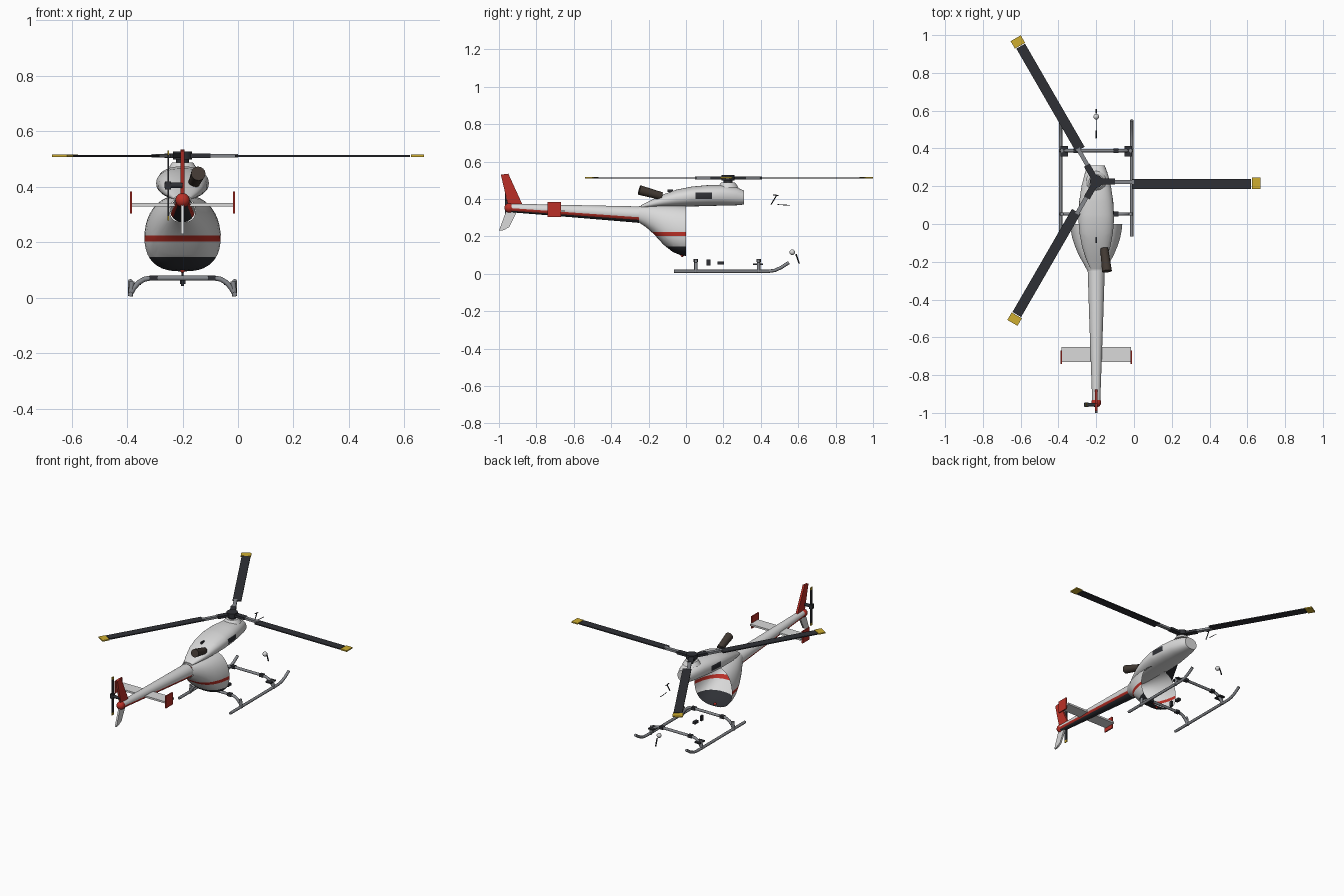
import bpy, bmesh, math
from mathutils import Vector, Matrix

if "Cube" in bpy.data.objects:
    bpy.data.objects.remove(bpy.data.objects["Cube"])

CX = -0.2            # centre line of the aircraft
HUB_Y = 0.225        # main rotor axis


def material(name, *rgb):
    m = bpy.data.materials.new(name)
    m.diffuse_color = (*rgb, 1)
    m.use_nodes = True
    m.node_tree.nodes["Principled BSDF"].inputs["Base Color"].default_value = m.diffuse_color
    return m


WHITE = material("white", 0.70, 0.70, 0.70)
RED = material("red", 0.50, 0.03, 0.02)
DARK = material("charcoal", 0.028, 0.03, 0.036)
YELLOW = material("yellow", 0.62, 0.42, 0.03)
METAL = material("metal", 0.24, 0.25, 0.27)
BROWN = material("brown", 0.055, 0.042, 0.034)


def finish(name, bm, mats, angle=35):
    me = bpy.data.meshes.new(name)
    bmesh.ops.recalc_face_normals(bm, faces=bm.faces)
    bm.to_mesh(me)
    bm.free()
    ob = bpy.data.objects.new(name, me)
    bpy.context.collection.objects.link(ob)
    for m in mats:
        me.materials.append(m)
    bpy.ops.object.select_all(action='DESELECT')
    ob.select_set(True)
    bpy.context.view_layer.objects.active = ob
    bpy.ops.object.shade_smooth_by_angle(angle=math.radians(angle))
    return ob


def box(name, mat, center, size, rot=None):
    bm = bmesh.new()
    bmesh.ops.create_cube(bm, size=1)
    bm.transform((rot or Matrix()) @ Matrix.Translation(center) @ Matrix.Diagonal((*size, 1)))
    return finish(name, bm, [mat])


def rod(name, mat, a, b, r1, r2=None, seg=16):
    a, b = Vector(a), Vector(b)
    bm = bmesh.new()
    bmesh.ops.create_cone(bm, cap_ends=True, segments=seg, radius1=r1,
                          radius2=r1 if r2 is None else r2, depth=(b - a).length)
    turn = (b - a).to_track_quat('Z', 'Y').to_matrix().to_4x4()
    bm.transform(Matrix.Translation((a + b) / 2) @ turn)
    return finish(name, bm, [mat])


def ball(name, mat, center, r):
    bm = bmesh.new()
    bmesh.ops.create_uvsphere(bm, u_segments=16, v_segments=10, radius=r)
    bm.transform(Matrix.Translation(center))
    return finish(name, bm, [mat])


def tube(name, mat, pts, r):
    cu = bpy.data.curves.new(name, 'CURVE')
    cu.dimensions, cu.bevel_depth, cu.bevel_resolution, cu.use_fill_caps = '3D', r, 2, True
    sp = cu.splines.new('POLY')
    sp.points.add(len(pts) - 1)
    for p, co in zip(sp.points, pts):
        p.co = (*co, 1)
    cu.materials.append(mat)
    ob = bpy.data.objects.new(name, cu)
    bpy.context.collection.objects.link(ob)
    return ob


def plate(name, mat, yz, thick, x):
    """Extruded side profile, centred on x."""
    bm = bmesh.new()
    f = bm.faces.new([bm.verts.new((x - thick / 2, y, z)) for y, z in yz])
    new = bmesh.ops.extrude_face_region(bm, geom=[f])["geom"]
    bmesh.ops.translate(bm, vec=(thick, 0, 0), verts=[v for v in new if isinstance(v, bmesh.types.BMVert)])
    return finish(name, bm, [mat])


def loft(stations, power=2.0, taper=0.0, caps=True, seg=40):
    """Skin of superellipse rings; station = (y, bottom, top, half width)."""
    bm, rings = bmesh.new(), []
    for y, zb, zt, hw in stations:
        ring = []
        for i in range(seg):
            t = 2 * math.pi * i / seg
            c, s = (math.copysign(abs(f) ** (2 / power), f) for f in (math.cos(t), math.sin(t)))
            ring.append(bm.verts.new((CX + hw * c * (1 - taper * max(s, 0)), y,
                                      (zb + zt) / 2 + s * (zt - zb) / 2)))
        rings.append(ring)
    for a, b in zip(rings, rings[1:]):
        for i in range(seg):
            bm.faces.new((a[i], a[(i + 1) % seg], b[(i + 1) % seg], b[i]))
    if caps:
        bm.faces.new(rings[0])
        bm.faces.new(rings[-1])
    return bm


def cut(bm, co, no):
    bmesh.ops.bisect_plane(bm, geom=bm.verts[:] + bm.edges[:] + bm.faces[:], plane_co=co, plane_no=no)


# Cabin shell, open at its wide end, with stripe and dark belly
bm = loft([(-.25, .273, .361, .046), (-.215, .25, .365, .064), (-.17, .21, .368, .09),
           (-.12, .155, .37, .112), (-.07, .116, .37, .128), (-.03, .1, .368, .135),
           (0, .095, .365, .138)], 2.6, .12, caps=False)
for z in (.147, .203, .224):
    cut(bm, (0, 0, z), (0, 0, 1))
for f in bm.faces:
    z = f.calc_center_median().z
    f.material_index = 2 if z < .147 else 1 if .203 < z < .224 else 0
finish("cabin_shell", bm, [WHITE, RED, DARK])

# Engine cowling with dark side vents
bm = loft([(-.24, .35, .367, .03), (-.19, .352, .392, .052), (-.12, .355, .425, .075),
           (-.05, .357, .45, .088), (.03, .36, .466, .095), (.12, .362, .474, .09),
           (.2, .365, .474, .078), (.27, .366, .462, .06), (.31, .37, .445, .045)], 2.3)
for y in (.05, .14):
    cut(bm, (0, y, 0), (0, 1, 0))
for z in (.4, .435):
    cut(bm, (0, 0, z), (0, 0, 1))
for f in bm.faces:
    c = f.calc_center_median()
    f.material_index = int(.05 < c.y < .14 and .4 < c.z < .435)
finish("engine_cowling", bm, [WHITE, DARK])
box("cowling_aerial", DARK, (CX, -.085, .443), (.008, .03, .014))
rod("exhaust", BROWN, (-.158, -.13, .415), (-.143, -.25, .448), .021, .026)

# Tail boom with a sloping stripe over a dark underside
bm = loft([(-.25, .272, .36, .045), (-.5, .293, .365, .037), (-.95, .33, .375, .021)])
SLOPE = .0714
for k in (.27, .284):
    cut(bm, (0, 0, k), (0, SLOPE, 1))
for f in bm.faces:
    c = f.calc_center_median()
    k = c.z + SLOPE * c.y
    f.material_index = 2 if k < .27 else 1 if k < .284 else 0
finish("tail_boom", bm, [WHITE, RED, DARK])
ball("tail_cap", RED, (CX, -.945, .352), .026)

# Tail surfaces
plate("upper_fin", RED, [(-.95, .36), (-.87, .36), (-.95, .535), (-.99, .53)], .014, CX)
plate("lower_fin", WHITE, [(-.96, .34), (-.9, .34), (-.945, .25), (-.975, .233), (-1, .23)], .012, CX)
box("stabilizer", WHITE, (CX, -.69, .335), (.37, .08, .012))
for s in (-1, 1):
    box("stabilizer_end_plate", RED, (CX + s * .186, -.705, .344), (.008, .072, .08))

# Tail rotor
rod("tail_rotor_shaft", DARK, (-.265, -.957, .405), (CX, -.957, .405), .01)
box("tail_rotor_hub", DARK, (-.252, -.957, .405), (.022, .024, .03))
for s in (-1, 1):
    box("tail_rotor_blade", DARK, (-.252, -.957, .405 + s * .06), (.005, .02, .1))
    box("tail_rotor_tip", YELLOW, (-.252, -.957, .405 + s * .118), (.005, .02, .016))

# Main rotor
rod("mast_fairing", WHITE, (CX, HUB_Y, .462), (CX, HUB_Y, .487), .055, .038, 24)
rod("mast", DARK, (CX, HUB_Y, .48), (CX, HUB_Y, .505), .024)
rod("rotor_hub", DARK, (CX, HUB_Y, .498), (CX, HUB_Y, .527), .034, seg=24)
for i in range(3):
    turn = Matrix.Translation((CX, HUB_Y, .512)) @ Matrix.Rotation(i * math.tau / 3, 4, 'Z')
    box("blade_arm", DARK, (.06, 0, 0), (.08, .034, .016), turn)
    box("blade_grip", METAL, (.145, -.003, 0), (.11, .022, .014), turn)
    box("rotor_blade", DARK, (.505, -.012, 0), (.63, .053, .007), turn)
    box("rotor_blade_tip", YELLOW, (.847, -.01, 0), (.046, .062, .008), turn)

# Landing gear
for s in (-1, 1):
    x = CX + s * .188
    tube("skid", METAL, [(x, -.065, .013), (x, .44, .013), (x, .475, .018), (x, .51, .034), (x, .55, .06)], .009)
    box("step", DARK, (CX + s * .17, .385, .05), (.04, .055, .008))
    for y in (.053, .388):
        box("cross_tube_clamp", DARK, (CX + s * .105, y, .071), (.028, .024, .018))
        rod("skid_foot", METAL, (x, y, .005), (x - s * .006, y, .06), .009)
for y in (.053, .388):
    half = [(.188, .014), (.175, .036), (.158, .055), (.138, .067), (.115, .071)]
    path = [(CX - x, y, z) for x, z in half] + [(CX + x, y, z) for x, z in reversed(half)]
    tube("cross_tube", METAL, path, .009)

# Small fittings below and ahead of the shell
box("belly_aerial", DARK, (CX, .12, .06), (.012, .02, .034))
box("belly_sensor", DARK, (CX, .185, .058), (.02, .034, .016))
ball("belly_light", RED, (CX, -.02, .099), .009)
ball("nose_lamp", WHITE, (CX, .568, .115), .015)
rod("nose_probe", DARK, (CX, .588, .105), (CX, .605, .055), .004)
rod("wiper_arm", DARK, (CX, .455, .37), (CX, .485, .42), .003)
rod("wiper_pivot", DARK, (CX, .465, .422), (CX, .495, .418), .003)
rod("wiper_blade", DARK, (CX, .49, .37), (CX, .555, .366), .002)
